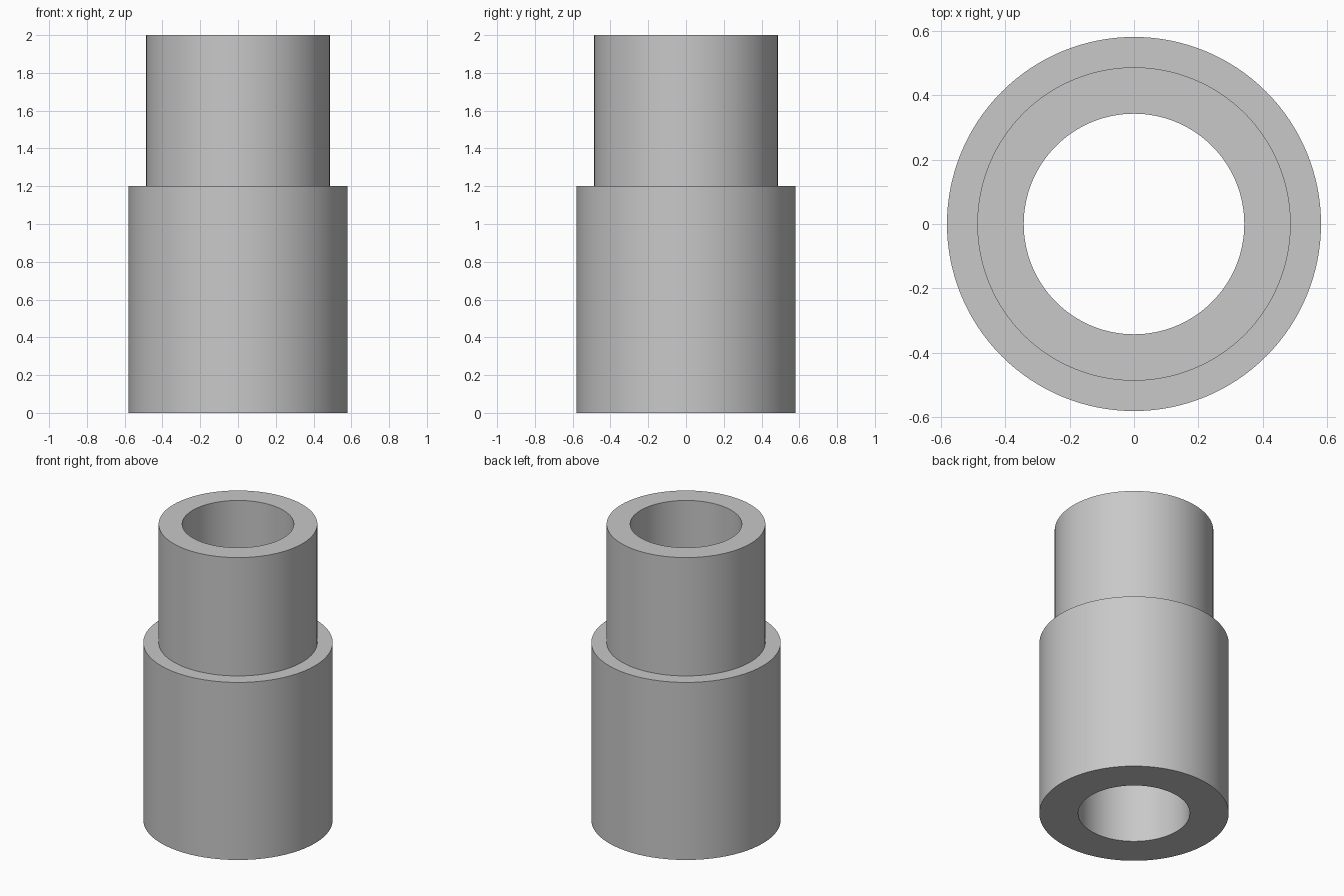
import bpy
import bmesh
from math import tau, cos, sin, radians

cube = bpy.data.objects.get("Cube")
if cube:
    bpy.data.objects.remove(cube, do_unlink=True)

SEGMENTS = 128

# Plain grey for the whole sleeve
grey = bpy.data.materials.new("plain_grey")
grey.use_nodes = True
colour = (0.58, 0.58, 0.58, 1)
grey.diffuse_color = colour
grey.node_tree.nodes["Principled BSDF"].inputs["Base Color"].default_value = colour


def revolve(name, profile, material):
    """Turn a closed (radius, height) profile around the z axis."""
    bm = bmesh.new()
    rings = [[bm.verts.new((r * cos(tau * i / SEGMENTS), r * sin(tau * i / SEGMENTS), z))
              for i in range(SEGMENTS)] for r, z in profile]
    for k, lower in enumerate(rings):
        upper = rings[(k + 1) % len(rings)]
        for i in range(SEGMENTS):
            j = (i + 1) % SEGMENTS
            bm.faces.new((lower[i], lower[j], upper[j], upper[i]))
    bmesh.ops.recalc_face_normals(bm, faces=bm.faces)
    mesh = bpy.data.meshes.new(name)
    bm.to_mesh(mesh)
    bm.free()
    mesh.materials.append(material)
    obj = bpy.data.objects.new(name, mesh)
    bpy.context.collection.objects.link(obj)
    bpy.ops.object.select_all(action="DESELECT")
    obj.select_set(True)
    bpy.context.view_layer.objects.active = obj
    bpy.ops.object.shade_smooth_by_angle(angle=radians(30))
    return obj


# Wide base, narrower neck and a straight bore through both
bore, neck, base = 0.342, 0.486, 0.58
shoulder, top = 1.2, 2.0
revolve("stepped_sleeve",
        [(base, 0), (base, shoulder), (neck, shoulder), (neck, top), (bore, top), (bore, 0)],
        grey)
